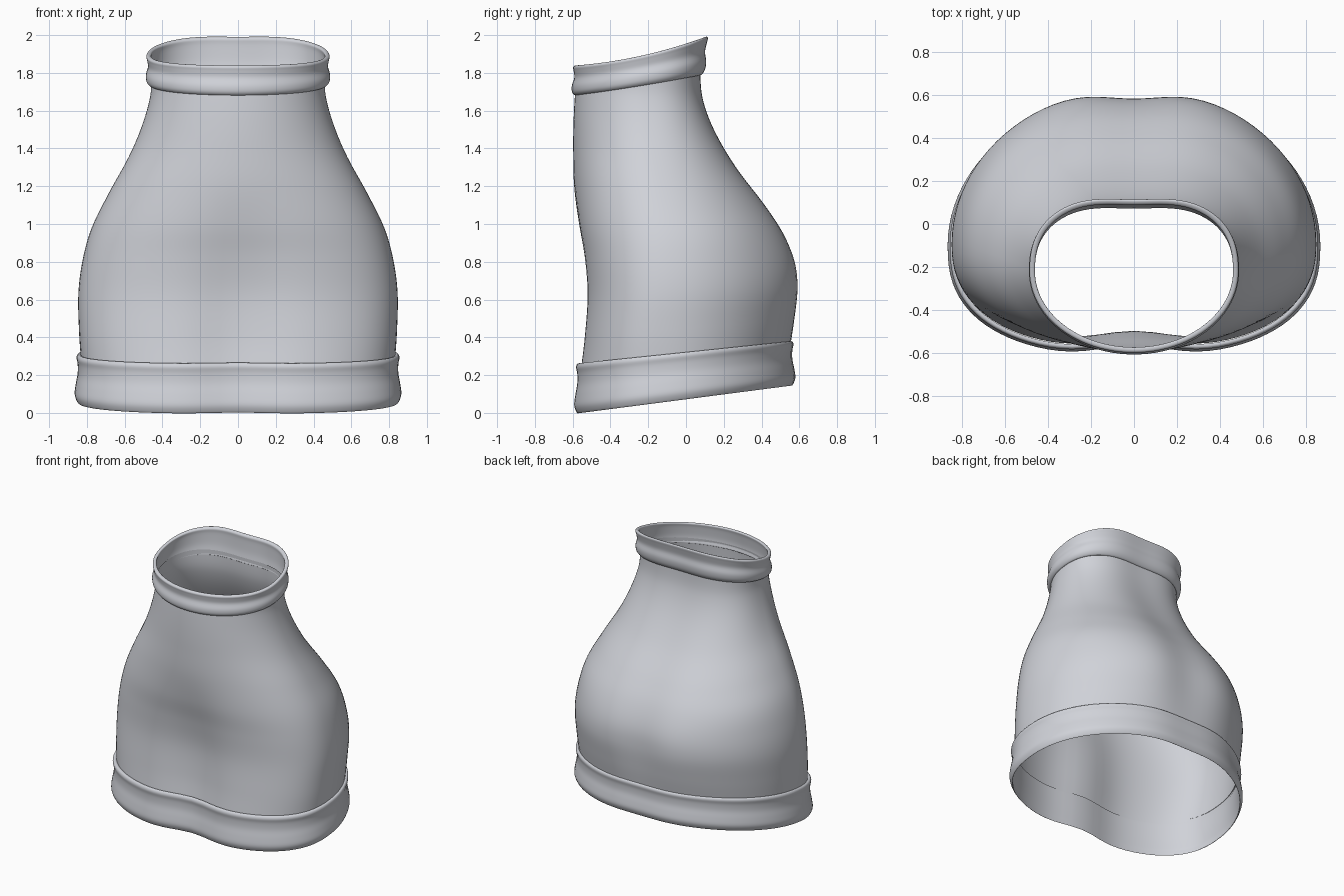
import bpy
import bmesh
import math

cube = bpy.data.objects.get("Cube")
if cube:
    bpy.data.objects.remove(cube)

SIDES = 96

fabric = bpy.data.materials.new("pale grey fabric")
fabric.use_nodes = True
GREY = (0.63, 0.645, 0.69, 1)
fabric.diffuse_color = GREY
fabric.node_tree.nodes["Principled BSDF"].inputs["Base Color"].default_value = GREY


def ring(st, off=0.0):
    """Tilted oval outline with soft dents at the middle of front and back."""
    zf, yf, zb, yb, w, yc, dent_f, dent_b, p_f, p_b, sag = st
    pts = []
    for i in range(SIDES):
        a = 2 * math.pi * i / SIDES
        c, s = math.cos(a), math.sin(a)
        back = s > 0
        p = p_b if back else p_f
        x = (w + off) * math.copysign(abs(c) ** p, c)
        depth = (yb + off - yc) if back else (yc - yf + off)
        dent = (dent_b if back else dent_f) * math.exp(-(x / 0.22) ** 2) * abs(s)
        y = yc + math.copysign(depth * abs(s) ** p - dent, s)
        k = (y - yf) / (yb - yf)
        pts.append((x, y, zf + (zb - zf) * k - 4 * sag * k * (1 - k)))
    return pts


def mix(a, b, t):
    return [u + (v - u) * t for u, v in zip(a, b)]


def spline(rows, steps):
    """Smooth curve through rows of ring settings."""
    rows = [list(r) for r in rows]
    pad = [rows[0]] + rows + [rows[-1]]
    out = []
    for i in range(len(rows) - 1):
        a, b, c, d = pad[i:i + 4]
        for k in range(steps):
            t = k / steps
            out.append([0.5 * (2 * q + (r - p) * t + (2 * p - 5 * q + 4 * r - s) * t * t
                               + (3 * q - p - 3 * r + s) * t ** 3)
                        for p, q, r, s in zip(a, b, c, d)])
    return out + [rows[-1]]


def loft(name, rings, closed=False):
    bm = bmesh.new()
    loops = [[bm.verts.new(p) for p in r] for r in rings]
    pairs = list(zip(loops, loops[1:]))
    if closed:
        pairs.append((loops[-1], loops[0]))
    for lo, hi in pairs:
        for i in range(SIDES):
            j = (i + 1) % SIDES
            bm.faces.new((lo[i], lo[j], hi[j], hi[i]))
    if closed:
        bmesh.ops.recalc_face_normals(bm, faces=bm.faces)
    mesh = bpy.data.meshes.new(name)
    bm.to_mesh(mesh)
    bm.free()
    mesh.materials.append(fabric)
    obj = bpy.data.objects.new(name, mesh)
    bpy.context.collection.objects.link(obj)
    bpy.ops.object.select_all(action="DESELECT")
    obj.select_set(True)
    bpy.context.view_layer.objects.active = obj
    bpy.ops.object.shade_smooth_by_angle(angle=math.radians(50))


def band(name, low, high, section):
    """Raised band: a closed section of (height fraction, outward offset)."""
    fine = spline([section[-1]] + section, 4)[:-1]
    loft(name, [ring(mix(low, high, t), off) for t, off in fine], closed=True)


# Skirt body: front z, front y, back z, back y, half width, widest y,
# front dent, back dent, front roundness, back roundness, sag of the rim
BODY = [
    (0.24, -0.578, 0.36, 0.578, 0.832, -0.10, 0.055, 0.025, 0.8, 1.0, 0),
    (0.40, -0.558, 0.50, 0.608, 0.842, -0.10, 0.055, 0.037, 0.8, 1.0, 0),
    (0.62, -0.542, 0.66, 0.632, 0.845, -0.09, 0.045, 0.05, 0.82, 1.0, 0),
    (0.82, -0.555, 0.80, 0.617, 0.822, -0.09, 0.03, 0.05, 0.85, 1.0, 0),
    (1.00, -0.580, 0.95, 0.550, 0.775, -0.10, 0.015, 0.042, 0.9, 0.97, 0),
    (1.20, -0.592, 1.10, 0.450, 0.688, -0.13, 0, 0.04, 0.95, 0.95, 0),
    (1.40, -0.597, 1.30, 0.292, 0.580, -0.17, 0, 0.032, 1, 0.9, 0),
    (1.55, -0.595, 1.50, 0.172, 0.507, -0.20, 0, 0.027, 1, 0.85, 0),
    (1.68, -0.588, 1.67, 0.110, 0.465, -0.22, 0, 0.025, 1, 0.82, 0),
    (1.72, -0.582, 1.83, 0.098, 0.460, -0.22, 0, 0.025, 1, 0.82, 0),
]
loft("skirt_body", [ring(s) for s in spline(BODY, 6)])

# Hem band
hem = (-0.583, 0.572, 0.833, -0.10, 0.055, 0.025, 0.8, 1.0, 0)
band("hem_band", (-0.005, hem[0], 0.145) + hem[1:], (0.26, hem[0], 0.38) + hem[1:],
     [(0.01, 0.012), (0.05, 0.022), (0.18, 0.032), (0.38, 0.026), (0.6, 0.016),
      (0.8, 0.016), (0.93, 0.022), (1.0, 0.014), (0.99, -0.002),
      (0.93, 0.004), (0.5, 0.006), (0.15, 0.014)])

# Waist band
waist = (0.46, -0.22, 0, 0.027, 1, 0.82)
band("waist_band", (1.68, -0.58, 1.79, 0.098) + waist + (0.005,),
     (1.84, -0.572, 1.995, 0.117) + waist + (0.025,),
     [(0.02, 0.0), (0.03, 0.012), (0.15, 0.025), (0.35, 0.027), (0.6, 0.016),
      (0.82, 0.021), (0.94, 0.025), (1.0, 0.016), (0.97, 0.0),
      (0.8, 0.004), (0.4, 0.008), (0.15, 0.005)])
